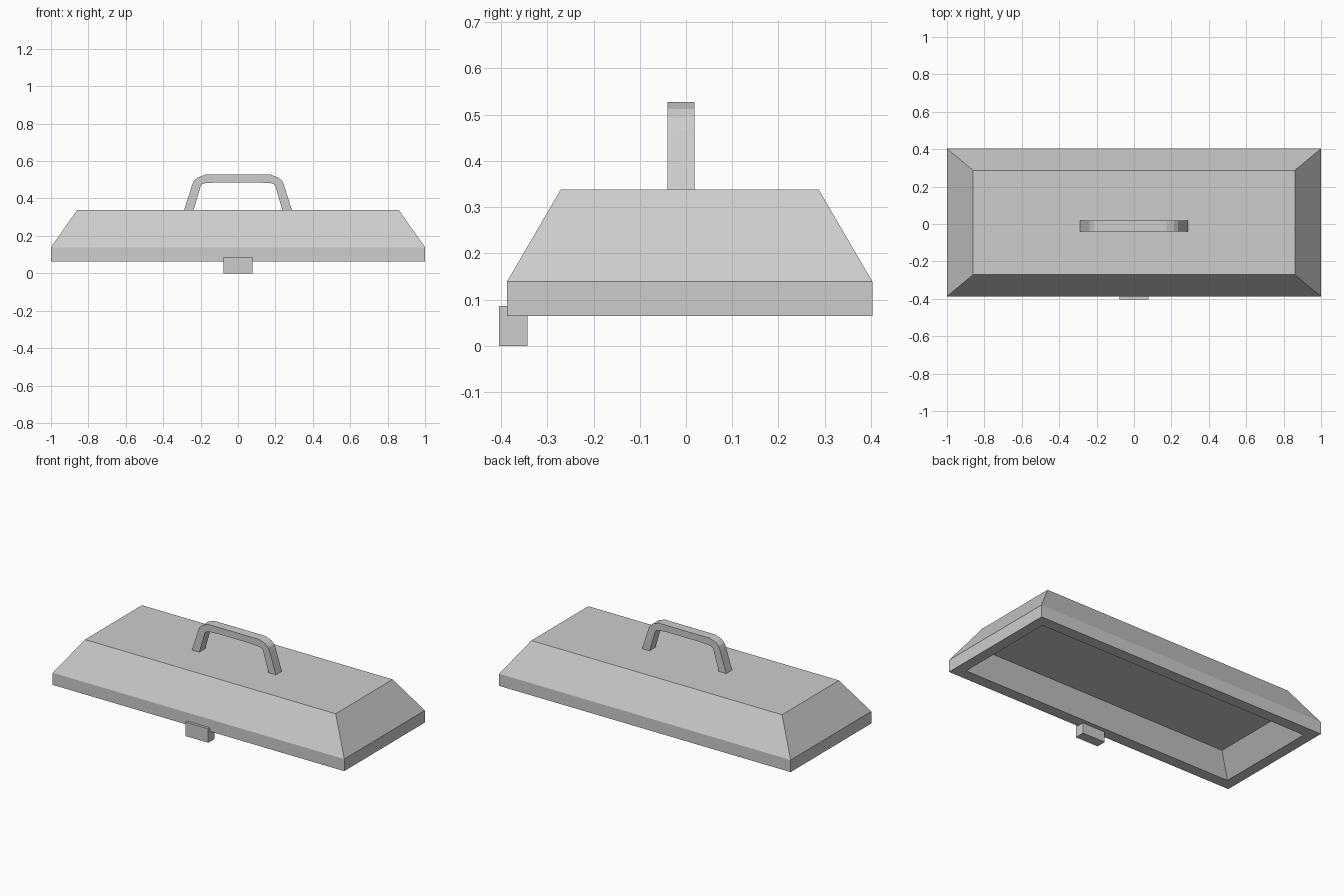
import bpy, bmesh

old = bpy.data.objects.get("Cube")
if old:
    bpy.data.objects.remove(old, do_unlink=True)

grey = bpy.data.materials.new("light_grey")
grey.use_nodes = True
grey.diffuse_color = (0.61, 0.61, 0.61, 1)
grey.node_tree.nodes["Principled BSDF"].inputs["Base Color"].default_value = (0.61, 0.61, 0.61, 1)


def finish(name, bm):
    bmesh.ops.recalc_face_normals(bm, faces=bm.faces)
    mesh = bpy.data.meshes.new(name)
    bm.to_mesh(mesh)
    bm.free()
    mesh.materials.append(grey)
    obj = bpy.data.objects.new(name, mesh)
    bpy.context.collection.objects.link(obj)
    return obj


def loft(name, rings):
    """Join closed rings of points in order and cap both ends."""
    bm = bmesh.new()
    loops = [[bm.verts.new(p) for p in ring] for ring in rings]
    for a, b in zip(loops, loops[1:]):
        n = len(a)
        for i in range(n):
            j = (i + 1) % n
            bm.faces.new((a[i], a[j], b[j], b[i]))
    bm.faces.new(loops[0])
    bm.faces.new(loops[-1])
    return finish(name, bm)


def rect(half_x, half_y, z, mid_y=0.008):
    return [(sx * half_x, mid_y + sy * half_y, z)
            for sx, sy in ((-1, -1), (1, -1), (1, 1), (-1, 1))]


# Lid: tapered top, upright rim, and a recess whose walls follow the outer slope
loft("lid", [
    rect(0.86, 0.279, 0.338),
    rect(1.0, 0.395, 0.139),
    rect(1.0, 0.395, 0.064),
    rect(0.935, 0.325, 0.064),
    rect(0.841, 0.259, 0.19),
])

# Handle: mirrored bent bar, lofted through its outer/inner profile
outer = [(0.289, 0.336), (0.247, 0.467), (0.236, 0.494), (0.215, 0.512), (0.175, 0.527)]
inner = [(0.238, 0.336), (0.2, 0.465), (0.192, 0.476), (0.174, 0.482), (0.1, 0.486)]
pairs = list(zip(outer, inner))
path = [((-o[0], o[1]), (-i[0], i[1])) for o, i in pairs] + pairs[::-1]
loft("handle", [
    [(o[0], -0.04, o[1]), (o[0], 0.018, o[1]), (i[0], 0.018, i[1]), (i[0], -0.04, i[1])]
    for o, i in path
])

# Latch tab under the front rim
loft("latch_tab", [rect(0.078, 0.0305, z, -0.3735) for z in (0.0, 0.086)])
